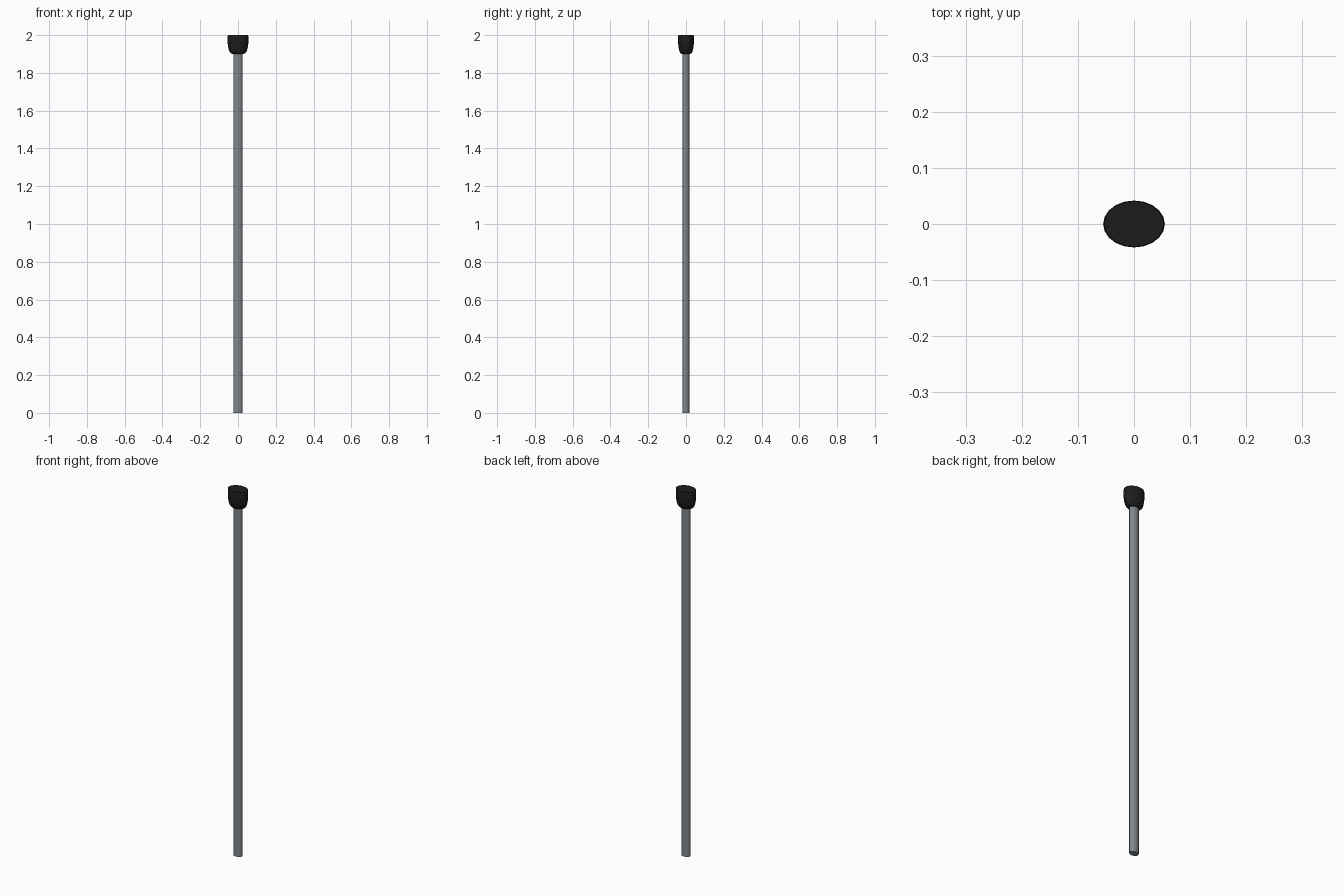
import bpy, bmesh, math

if "Cube" in bpy.data.objects:
    bpy.data.objects.remove(bpy.data.objects["Cube"])

SIDES = 20
FLAT = 0.76  # oval depth relative to width


def material(name, color):
    m = bpy.data.materials.new(name)
    m.diffuse_color = color
    m.use_nodes = True
    m.node_tree.nodes["Principled BSDF"].inputs["Base Color"].default_value = m.diffuse_color
    return m


def oval_lathe(name, profile, mat):
    """Sweep (radius, z) rings around z with an oval section, closed at both ends."""
    bm = bmesh.new()
    rings = []
    for r, z in profile:
        rings.append([bm.verts.new((r * math.cos(a), r * FLAT * math.sin(a), z))
                      for a in (2 * math.pi * i / SIDES for i in range(SIDES))])
    for low, high in zip(rings, rings[1:]):
        for i in range(SIDES):
            j = (i + 1) % SIDES
            bm.faces.new((low[i], low[j], high[j], high[i]))
    bm.faces.new(rings[0][::-1])
    bm.faces.new(rings[-1])
    mesh = bpy.data.meshes.new(name)
    bm.to_mesh(mesh)
    bm.free()
    ob = bpy.data.objects.new(name, mesh)
    bpy.context.collection.objects.link(ob)
    mesh.materials.append(mat)
    bpy.context.view_layer.objects.active = ob
    ob.select_set(True)
    bpy.ops.object.shade_smooth_by_angle(angle=math.radians(35))
    ob.select_set(False)
    return ob


# long oval shaft
oval_lathe("shaft", [(0.025, 0), (0.025, 1.91)],
           material("steel_grey", (0.22, 0.24, 0.26, 1)))

# dark end knob, rounded underneath and flat on top
oval_lathe("end_knob",
           [(0.028, 1.90), (0.038, 1.904), (0.046, 1.914), (0.051, 1.93),
            (0.054, 1.95), (0.055, 1.965), (0.055, 1.993), (0.053, 2.0)],
           material("black_rubber", (0.012, 0.012, 0.012, 1)))
